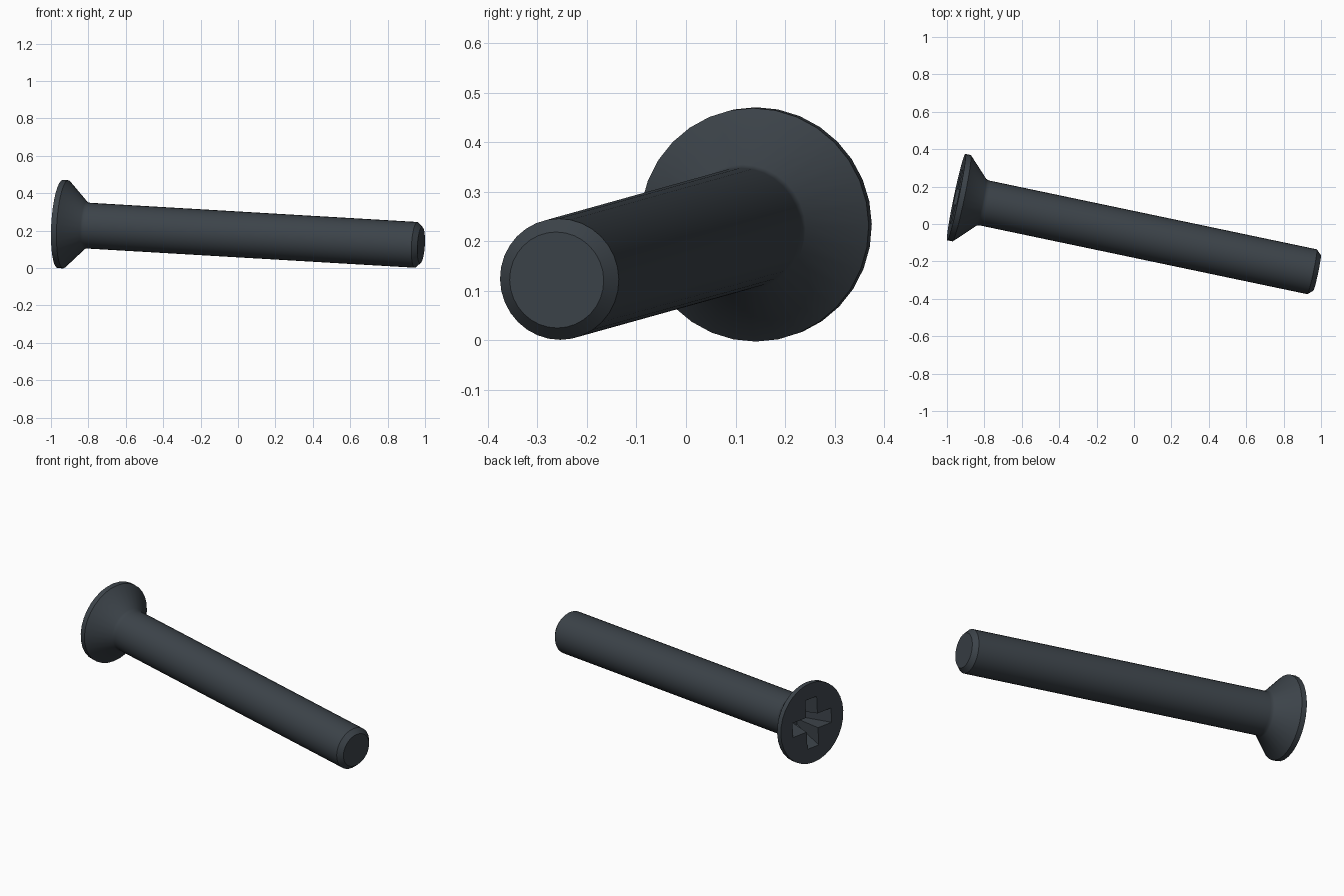
import bpy, bmesh
from math import radians, pi, cos, sin
from mathutils import Matrix, Vector

cube = bpy.data.objects.get("Cube")
if cube:
    bpy.data.objects.remove(cube, do_unlink=True)

SIDES = 32
HEAD_CENTRE = Vector((-0.95, 0.144, 0.235))
TIP_CENTRE = Vector((0.979, -0.261, 0.122))

# Frame of the tilted screw: local z runs from head to tip, local x points up
axis = (TIP_CENTRE - HEAD_CENTRE).normalized()
side = axis.cross(Vector((0, 0, 1))).normalized()
up = side.cross(axis)
placement = Matrix.Translation(HEAD_CENTRE) @ Matrix((up, axis.cross(up), axis)).transposed().to_4x4()
length = (TIP_CENTRE - HEAD_CENTRE).length


def loft(name, rings):
    """Closed solid through a stack of matching rings, capped at both ends."""
    bm = bmesh.new()
    loops = [[bm.verts.new(p) for p in ring] for ring in rings]
    for a, b in zip(loops, loops[1:]):
        for i in range(len(a)):
            j = (i + 1) % len(a)
            bm.faces.new((a[i], a[j], b[j], b[i]))
    bm.faces.new(list(reversed(loops[0])))
    bm.faces.new(loops[-1])
    bmesh.ops.recalc_face_normals(bm, faces=bm.faces)
    mesh = bpy.data.meshes.new(name)
    bm.to_mesh(mesh)
    bm.free()
    obj = bpy.data.objects.new(name, mesh)
    bpy.context.collection.objects.link(obj)
    obj.matrix_world = placement
    return obj


def circle(radius, z):
    return [(radius * cos(2 * pi * i / SIDES), radius * sin(2 * pi * i / SIDES), z)
            for i in range(SIDES)]


def cross(reach, half, z):
    """Outline of a four-armed cross."""
    points = []
    for k in range(4):
        turn = Matrix.Rotation(k * pi / 2, 3, 'Z')
        points += [turn @ Vector(p) for p in
                   ((reach, -half, z), (reach, half, z), (half, half, z))]
    return points


# Countersunk head, plain shank and chamfered tip as one turned profile
profile = [(0.236, 0), (0.236, 0.03), (0.128, 0.137), (0.1235, 0.147), (0.1225, 0.16),
           (0.1225, length - 0.027), (0.097, length)]
screw = loft("countersunk_screw", [circle(r, z) for r, z in profile])

# Tapered cross recess in the head
cutter = loft("recess_cutter", [cross(0.157, 0.045, -0.02), cross(0.06, 0.025, 0.15)])
cutter.hide_render = True
cutter.hide_set(True)

# Dark coated steel
steel = bpy.data.materials.new("dark_steel")
steel.use_nodes = True
colour = (0.045, 0.056, 0.067, 1)
steel.diffuse_color = colour
steel.node_tree.nodes["Principled BSDF"].inputs["Base Color"].default_value = colour
for obj in (screw, cutter):
    obj.data.materials.append(steel)

recess = screw.modifiers.new("recess", 'BOOLEAN')
recess.operation = 'DIFFERENCE'
recess.solver = 'EXACT'
recess.object = cutter

bpy.ops.object.select_all(action='DESELECT')
screw.select_set(True)
bpy.context.view_layer.objects.active = screw
bpy.ops.object.modifier_apply(modifier=recess.name)
bpy.data.objects.remove(cutter, do_unlink=True)
bpy.ops.object.shade_smooth_by_angle(angle=radians(30))
